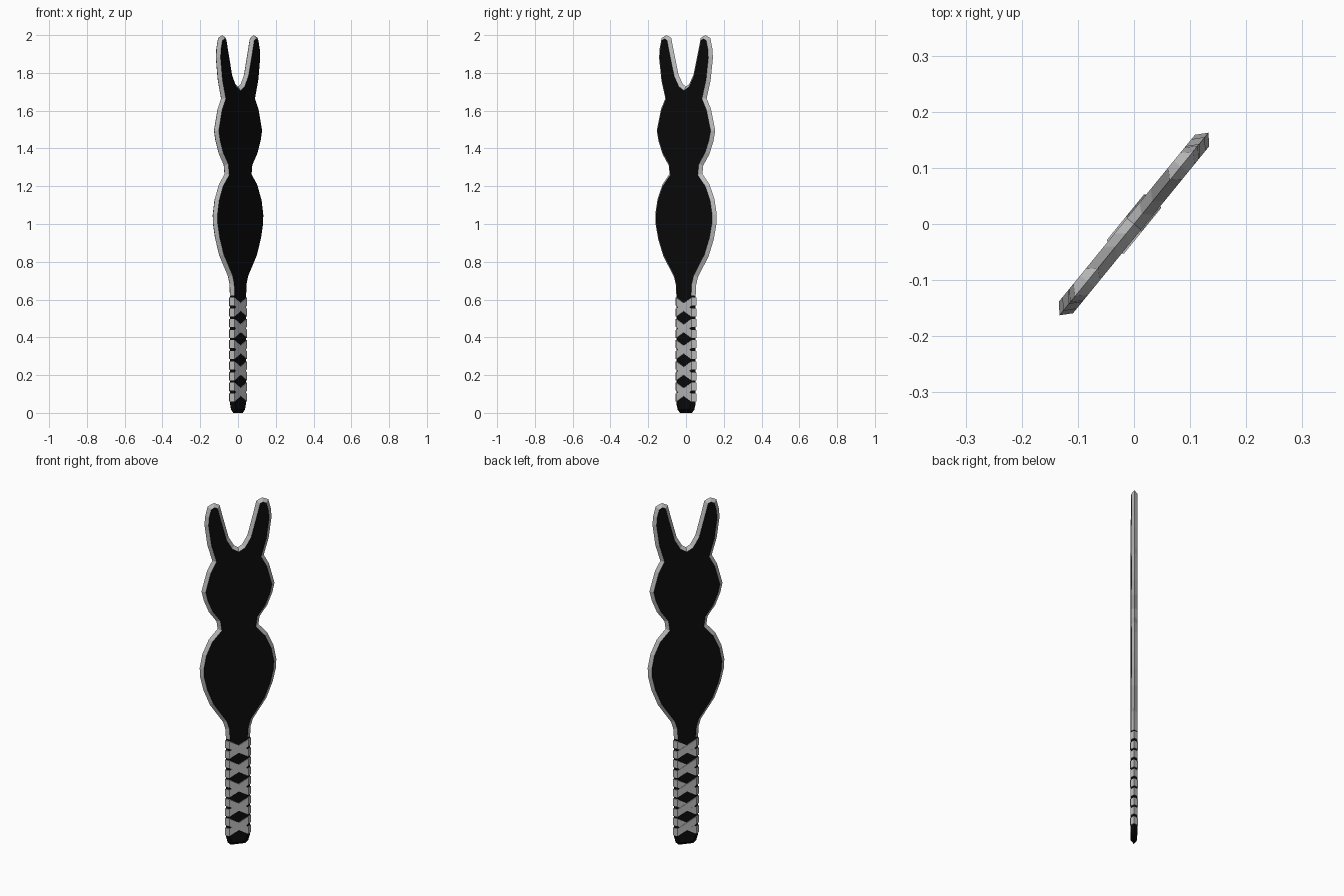
import bpy, math
from mathutils import Vector

if "Cube" in bpy.data.objects:
    bpy.data.objects.remove(bpy.data.objects["Cube"])

ANGLE = math.radians(50.8)   # the flat blade stands turned about z
T, BEVEL = 0.0163, 0.018     # half thickness, width of sharpened rim

black = bpy.data.materials.new("black")
black.diffuse_color = (0.003, 0.003, 0.003, 1)
black.use_nodes = True
black.node_tree.nodes["Principled BSDF"].inputs["Base Color"].default_value = black.diffuse_color
grey = bpy.data.materials.new("grey")
grey.diffuse_color = (0.5, 0.5, 0.5, 1)
grey.use_nodes = True
grey.node_tree.nodes["Principled BSDF"].inputs["Base Color"].default_value = grey.diffuse_color


def make(name, verts, faces, mats):
    me = bpy.data.meshes.new(name)
    me.from_pydata(verts, [], faces)
    ob = bpy.data.objects.new(name, me)
    bpy.context.collection.objects.link(ob)
    for m in mats:
        me.materials.append(m)
    ob.rotation_euler.z = ANGLE
    return ob


def inset(pts, w):
    """Mitred inward offset of a counter-clockwise outline."""
    out = []
    for i, p in enumerate(pts):
        a = (p - pts[i - 1]).normalized()
        b = (pts[(i + 1) % len(pts)] - p).normalized()
        na, nb = Vector((-a.y, a.x)), Vector((-b.y, b.x))
        out.append(p + (na + nb) * w / max(0.5, 1 + na.dot(nb)))
    return out


# Blade and handle core: right half of the outline, bottom to notch
half = [(.040, 0), (.056, .015), (.066, .05), (.066, .62), (.070, .68), (.082, .72),
        (.112, .765), (.155, .83), (.190, .92), (.208, 1.0), (.210, 1.05),
        (.195, 1.13), (.160, 1.21), (.112, 1.265), (.118, 1.31), (.160, 1.37),
        (.188, 1.44), (.200, 1.495), (.170, 1.61), (.141, 1.665), (.168, 1.76),
        (.184, 1.88), (.180, 1.93), (.166, 1.985), (.132, 2.0), (.101, 1.985),
        (.085, 1.92), (.051, 1.79), (.022, 1.74)]
outline = [Vector(p) for p in half] + [Vector((0, 1.727))]
outline += [Vector((-x, z)) for x, z in reversed(half)]
inner = inset(outline, BEVEL)
n = len(outline)
verts = [(p.x, 0, p.y) for p in outline]
verts += [(p.x, -T, p.y) for p in inner] + [(p.x, T, p.y) for p in inner]
faces = [list(range(n, 2 * n)), list(range(3 * n - 1, 2 * n - 1, -1))]
for i in range(n):
    j = (i + 1) % n
    faces += [(i, j, n + j, n + i), (j, i, 2 * n + i, 2 * n + j)]
blade = make("blade_and_handle", verts, faces, [black, grey])
for f in blade.data.polygons:
    # only the rim above the handle is bare metal
    if len(f.vertices) == 4 and min(outline[v % n].y for v in f.vertices) > .6:
        f.material_index = 1

# Crossed straps on both faces of the handle
PITCH, RISE, STRAP, FLAT = .1125, .058, .043, .052
verts, faces = [], []


def strap(z, slope, side, lift):
    """One band running diagonally over a face and level over the bevels."""
    base = len(verts)
    t = T + .002 + lift
    path = [(-.071, 0, -1), (-FLAT, t, -1), (FLAT, t, 1), (.071, 0, 1)]
    for x, y, s in path:
        zc = z + s * slope * RISE / 2
        for k, dz in ((1, -1), (1, 1), (.8, 1), (.8, -1)):
            verts.append((x * (1 if k == 1 else .9), y * k * side, zc + dz * STRAP / 2))
    for i in range(3):
        for c in range(4):
            a, b = base + 4 * i, base + 4 * i + 4
            d = (c + 1) % 4
            q = (a + c, b + c, b + d, a + d)
            faces.append(q if side < 0 else q[::-1])


for k in range(5):
    for side in (-1, 1):
        strap(.11 + PITCH * k, 1, side, 0)
        strap(.11 + PITCH * k, -1, side, .0012)
make("handle_straps", verts, faces, [grey])
